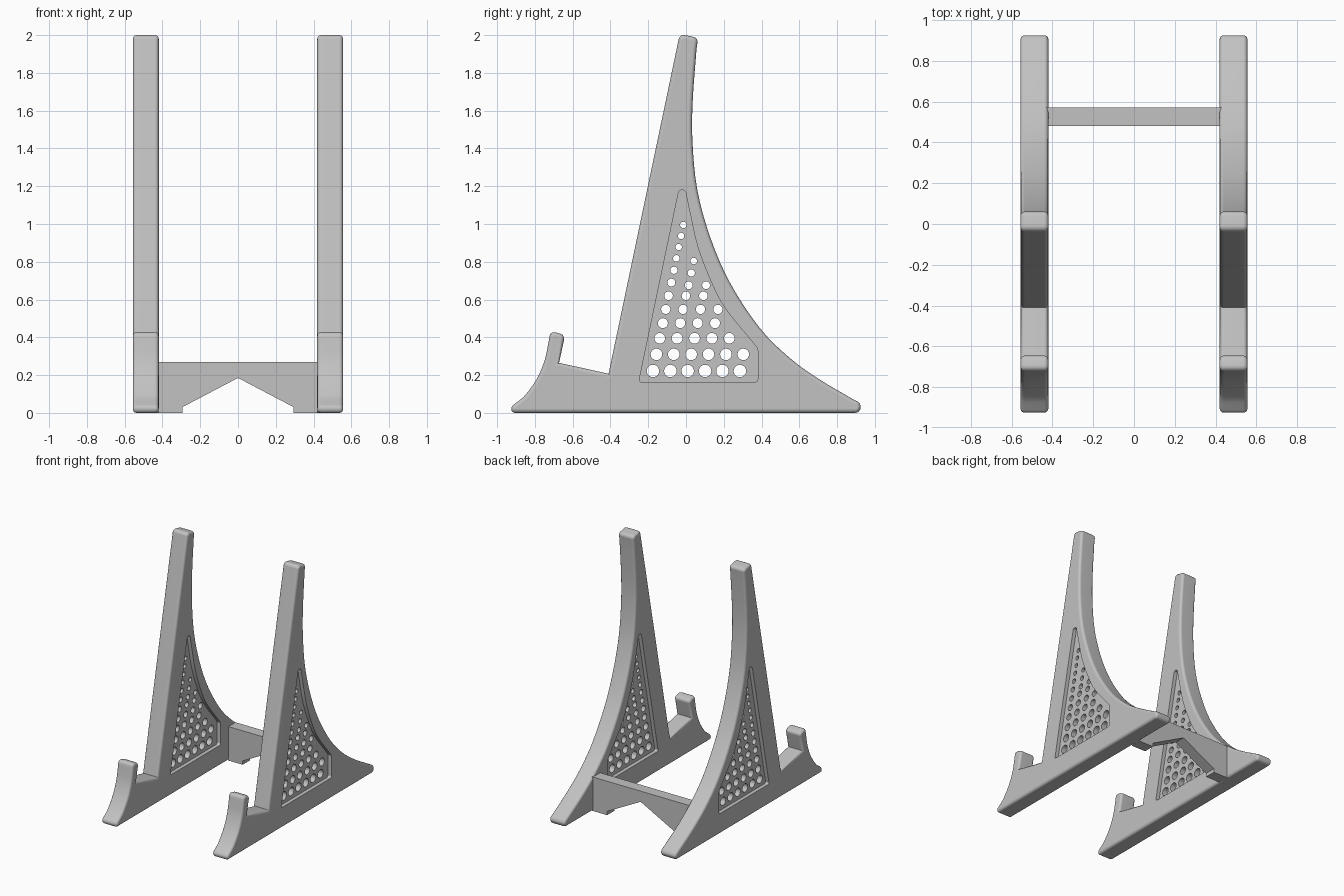
import bpy, bmesh, math
from mathutils import Vector
from mathutils.geometry import interpolate_bezier

if "Cube" in bpy.data.objects:
    bpy.data.objects.remove(bpy.data.objects["Cube"])

grey = bpy.data.materials.new("plain_grey")
grey.use_nodes = True
colour = (0.54, 0.54, 0.54, 1)
grey.diffuse_color = colour
grey.node_tree.nodes["Principled BSDF"].inputs["Base Color"].default_value = colour

HALF = 0.0685      # half the panel thickness
FILLET = 0.02      # softened panel rim
PANEL_X = 0.488


def rounded(corners):
    """Outline from (y, z, cut) corners; cut > 0 rounds the corner."""
    out = []
    for i, (y, z, d) in enumerate(corners):
        p = Vector((y, z))
        if not d:
            out.append(p)
            continue
        a = p + (Vector(corners[i - 1][:2]) - p).normalized() * d
        b = p + (Vector(corners[(i + 1) % len(corners)][:2]) - p).normalized() * d
        out += [v.to_2d() for v in interpolate_bezier(
            a.to_3d(), a.lerp(p, 0.55).to_3d(), b.lerp(p, 0.55).to_3d(), b.to_3d(), 5)]
    return out


def sweep(points, steps=5):
    """Smooth curve through points, as unrounded corners."""
    pts = [Vector(p) for p in points]
    pts = [2 * pts[0] - pts[1]] + pts + [2 * pts[-1] - pts[-2]]
    out = []
    for a, b, c, d in zip(pts, pts[1:], pts[2:], pts[3:]):
        curve = interpolate_bezier(b.to_3d(), (b + (c - a) / 6).to_3d(),
                                   (c - (d - b) / 6).to_3d(), c.to_3d(), steps)
        out += [(v.x, v.y, 0) for v in curve[:-1]]
    return out + [(pts[-2].x, pts[-2].y, 0)]


def inward(outline, dist):
    """Mitred inward offset of a counter-clockwise outline."""
    out = []
    for i, p in enumerate(outline):
        u = (p - outline[i - 1]).normalized()
        v = (outline[(i + 1) % len(outline)] - p).normalized()
        n, m = Vector((-u.y, u.x)), Vector((-v.y, v.x))
        out.append(p + (n + m) * dist / (1 + n.dot(m)))
    return out


def loft(bm, rings, axis="x"):
    """Skin a stack of (position, outline) rings and cap both ends."""
    place = {"x": lambda s, p: (s, p[0], p[1]),
             "y": lambda s, p: (p[0], s, p[1]),
             "z": lambda s, p: (p[0], p[1], s)}[axis]
    rows = [[bm.verts.new(place(s, p)) for p in o] for s, o in rings]
    faces = [bm.faces.new(rows[0]), bm.faces.new(rows[-1])]
    for a, b in zip(rows, rows[1:]):
        for i in range(len(a)):
            faces.append(bm.faces.new((a[i - 1], a[i], b[i], b[i - 1])))
    bmesh.ops.recalc_face_normals(bm, faces=faces)


def make_object(name, bm):
    mesh = bpy.data.meshes.new(name)
    bm.to_mesh(mesh)
    bm.free()
    mesh.materials.append(grey)
    ob = bpy.data.objects.new(name, mesh)
    bpy.context.collection.objects.link(ob)
    return ob


# Side panel outline: foot, swept back, tall prop, ledge, hook, front curve
back = sweep([(0.89, 0.069), (0.71, 0.175), (0.55, 0.29), (0.39, 0.45), (0.235, 0.685),
              (0.13, 0.925), (0.06, 1.18), (0.034, 1.44), (0.036, 1.66), (0.056, 1.93)])
front = sweep([(-0.726, 0.385), (-0.748, 0.28), (-0.79, 0.18), (-0.85, 0.095), (-0.89, 0.06)])
outline = rounded(
    [(-0.926, 0, 0.021), (0.925, 0, 0.03), (0.925, 0.052, 0.02)] + back
    + [(0.065, 1.985, 0.025), (-0.033, 2.006, 0.028), (-0.41, 0.207, 0), (-0.672, 0.265, 0),
       (-0.64, 0.412, 0.025), (-0.718, 0.434, 0.028)] + front + [(-0.924, 0.036, 0.012)])

# Rim softened by a quarter-round in three steps on each face
half_rim = []
for step in range(4):
    angle = step * math.pi / 6
    half_rim.append((HALF - FILLET * (1 - math.cos(angle)),
                     inward(outline, FILLET * (1 - math.sin(angle)))))
bm = bmesh.new()
loft(bm, [(-x, ring) for x, ring in half_rim]
     + [(x, ring) for x, ring in reversed(half_rim)])
panel = make_object("left_side_panel", bm)

# Recessed pocket on each face
pocket = rounded(
    [(-0.25, 0.163, 0.015), (0.38, 0.163, 0.015), (0.38, 0.34, 0.01)]
    + sweep([(0.36, 0.365), (0.21, 0.55), (0.135, 0.69), (0.062, 0.88), (0.012, 1.1)])
    + [(-0.004, 1.18, 0.014), (-0.037, 1.18, 0.014)])
bm = bmesh.new()
for side in (-1, 1):
    loft(bm, [(side * 0.0385, pocket), (side * 0.1, pocket)])
pocket_cutter = make_object("pocket_cutter", bm)

# Rows of holes that shrink and thin out toward the top
heights = (0.222, 0.31, 0.395, 0.475, 0.548, 0.62, 0.69, 0.755, 0.818, 0.878, 0.937, 0.995)
counts = (6, 6, 5, 4, 4, 3, 3, 2, 2, 1, 1, 1)
bm = bmesh.new()
for z, count in zip(heights, counts):
    radius = max(0.017, 0.033 - 0.026 * (z - 0.22))
    for i in range(count):
        y = -0.175 + 0.208 * (z - 0.222) + 0.092 * i
        lift = z - (0.014 if i and z > 0.65 else 0)
        ring = [(y + radius * math.cos(t * math.tau / 20), lift + radius * math.sin(t * math.tau / 20))
                for t in range(20)]
        loft(bm, [(-0.12, ring), (0.12, ring)])
hole_cutter = make_object("hole_cutter", bm)

# Cut the panel, then bake the result and drop the cutters
for cutter in (pocket_cutter, hole_cutter):
    mod = panel.modifiers.new("cut", "BOOLEAN")
    mod.operation, mod.solver, mod.object = "DIFFERENCE", "EXACT", cutter
bpy.context.view_layer.update()
baked = bpy.data.meshes.new_from_object(panel.evaluated_get(bpy.context.evaluated_depsgraph_get()))
panel.modifiers.clear()
panel.data = baked
for cutter in (pocket_cutter, hole_cutter):
    bpy.data.objects.remove(cutter)

# Smooth rim with flat faces kept flat, then the matching second panel
bpy.ops.object.select_all(action="DESELECT")
panel.select_set(True)
bpy.context.view_layer.objects.active = panel
bpy.ops.object.shade_smooth_by_angle(angle=math.radians(35))
panel.modifiers.new("flat_faces", "WEIGHTED_NORMAL").keep_sharp = True
panel.location.x = PANEL_X
twin = panel.copy()
twin.name = "right_side_panel"
twin.location.x = -PANEL_X
bpy.context.collection.objects.link(twin)

# Crossbar with a peaked cut-out underneath
bm = bmesh.new()
half = [(0.295, 0), (0.422, 0), (0.422, 0.27)]
bar = [(0, 0.185), (0.295, 0.03)] + half + [(-x, z) for x, z in reversed(half)] + [(-0.295, 0.03)]
loft(bm, [(0.48, bar), (0.57, bar)], "y")
make_object("crossbar", bm)

# Dovetail tongues that lock the crossbar into the panels
for name, s in (("left_dovetail", 1), ("right_dovetail", -1)):
    tongue = [(s * x, y) for x, y in ((0.415, 0.50), (0.422, 0.505), (0.445, 0.548),
                                      (0.445, 0.57), (0.415, 0.57))]
    bm = bmesh.new()
    loft(bm, [(0.0, tongue), (0.27, tongue)], "z")
    make_object(name, bm)
